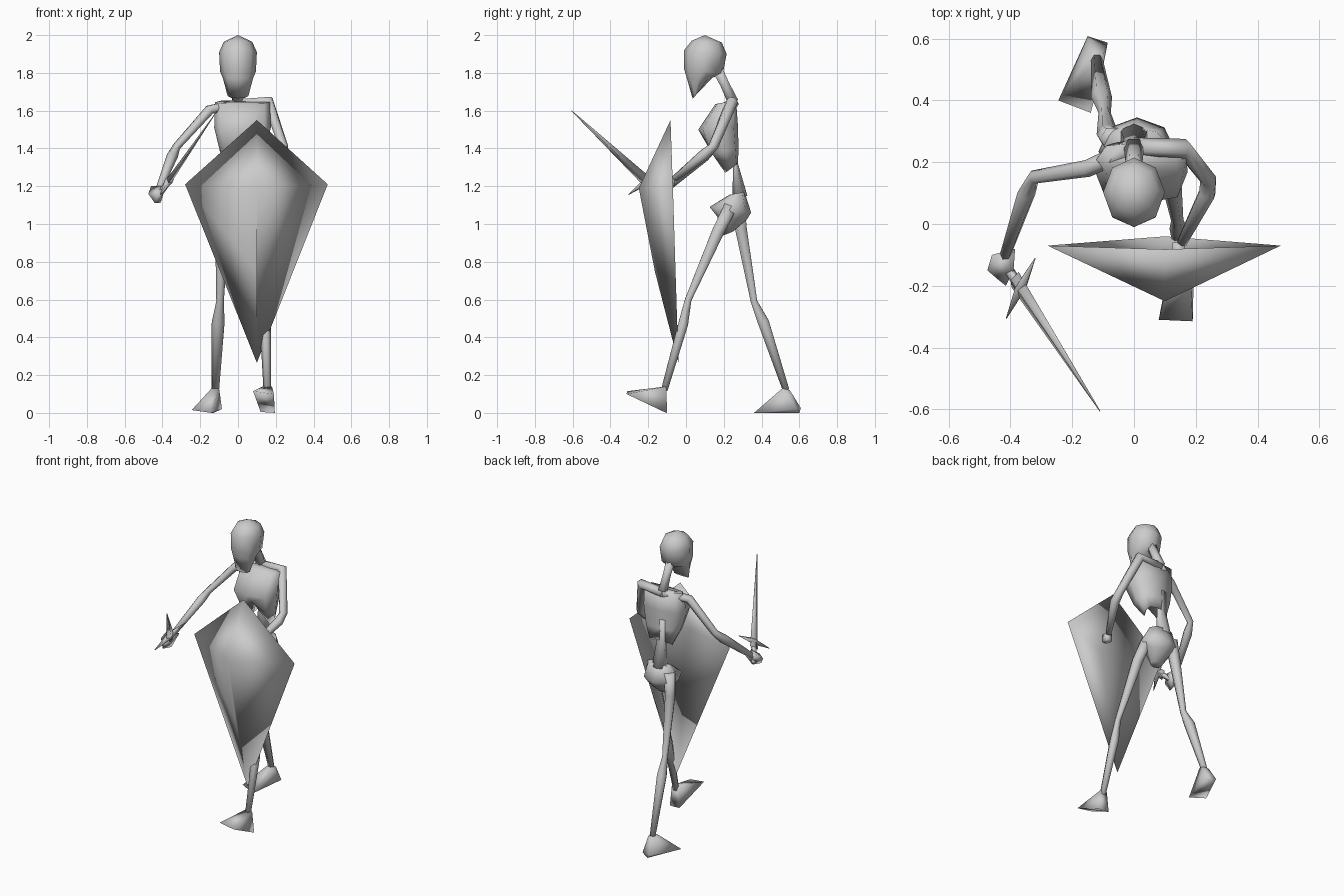
import bpy, bmesh, math
from mathutils import Vector as V


def finish(name, bm):
    """Turn a bmesh into a fully smooth-shaded object."""
    bmesh.ops.remove_doubles(bm, verts=bm.verts, dist=0.0005)
    bmesh.ops.recalc_face_normals(bm, faces=bm.faces)
    for f in bm.faces:
        f.smooth = True
    me = bpy.data.meshes.new(name)
    bm.to_mesh(me)
    bm.free()
    ob = bpy.data.objects.new(name, me)
    bpy.context.collection.objects.link(ob)
    return ob


def skin(name, rings, caps=True):
    """Bridge a list of equal-length point rings and cap both ends."""
    bm = bmesh.new()
    vs = [[bm.verts.new(p) for p in r] for r in rings]
    n = len(vs[0])
    for a, b in zip(vs, vs[1:]):
        for i in range(n):
            j = (i + 1) % n
            bm.faces.new((a[i], a[j], b[j], b[i]))
    if caps:
        bm.faces.new(vs[0])
        bm.faces.new(vs[-1])
    return finish(name, bm)


def body(name, sections, cx=0, n=8, power=1, notches=()):
    """Loft tilted sections: front y, front z, back y, back z, half width.
    A power below 1 squares the sections; notches move single front points."""
    rings = []
    for fy, fz, by, bz, hw in sections:
        c = V((cx, (fy + by) / 2, (fz + bz) / 2))
        h = V((0, (by - fy) / 2, (bz - fz) / 2))
        ring = []
        for i in range(n):
            t = 2 * math.pi * i / n
            x, y = [math.copysign(abs(k) ** power, k) for k in (math.sin(t), math.cos(t))]
            ring.append(c + h * y + V((hw * x, 0, 0)))
        rings.append(ring)
    for row, move in notches:
        rings[row][n // 2] += V(move)
    return skin(name, rings)


def limb(name, path, n=6, ref=(1, 0, 0), flat=1.0):
    """Tapered tube through (x, y, z, radius) points; ref sets the wide axis."""
    pts = [V(p[:3]) for p in path]
    tans = [(pts[min(i + 1, len(pts) - 1)] - pts[max(i - 1, 0)]).normalized()
            for i in range(len(pts))]
    u, rings = V(ref), []
    for p, t, q in zip(pts, tans, path):
        u = (u - t * u.dot(t)).normalized()
        w = t.cross(u)
        rings.append([p + q[3] * (u * math.cos(a) + w * flat * math.sin(a))
                      for a in (2 * math.pi * i / n for i in range(n))])
    return skin(name, rings)


def hull(name, pts):
    bm = bmesh.new()
    for p in pts:
        bm.verts.new(p)
    bmesh.ops.convex_hull(bm, input=bm.verts)
    return finish(name, bm)


# head and neck
body("head", [(.035, 1.665, .06, 1.69, .055), (.005, 1.77, .14, 1.775, .08),
              (-.01, 1.82, .195, 1.795, .095), (-.01, 1.92, .215, 1.9, .1),
              (.03, 1.97, .19, 1.96, .075), (.1, 2, .1, 2, 0)])
limb("neck", [(0, .165, 1.82, .032), (0, .205, 1.74, .028), (0, .25, 1.645, .033)])
# ribcage with an arched front and a hollow underside, then spine and pelvis
body("ribcage", [(.155, 1.635, .265, 1.655, .145), (.065, 1.5, .275, 1.52, .15),
                 (.12, 1.37, .278, 1.4, .12), (.2, 1.265, .275, 1.32, .085),
                 (.2, 1.48, .2, 1.48, 0)],
     cx=.024, power=.7, notches=[(2, (0, -.02, .08)), (3, (0, -.07, .16))])
body("spine", [(.25, 1.46, .275, 1.46, .035), (.25, 1.32, .275, 1.32, .035),
               (.245, 1.13, .325, 1.15, .05)], n=6)
body("pelvis", [(.23, 1.155, .31, 1.17, .09), (.125, 1.09, .345, 1.06, .125),
                (.165, 1.04, .32, 1.02, .09), (.2, .94, .25, .96, .04)], cx=.01)

# arms from the base of the neck to the wrists
limb("sword_arm", [(0, .25, 1.635, .03), (-.15, .18, 1.605, .028), (-.325, .152, 1.41, .022),
                   (-.348, .1, 1.36, .03), (-.42, -.11, 1.18, .018)], ref=(0, 1, 0))
limb("shield_arm", [(0, .25, 1.635, .03), (.16, .245, 1.65, .032), (.24, .145, 1.41, .027),
                    (.237, .1, 1.37, .03), (.155, -.06, 1.24, .018)], ref=(0, 1, 0))
hull("sword_hand", [(-.475, -.15, 1.16), (-.46, -.1, 1.2), (-.385, -.08, 1.19), (-.39, -.15, 1.2),
                    (-.415, -.2, 1.16), (-.44, -.18, 1.11), (-.41, -.13, 1.11)])
hull("shield_hand", [(x, y, z) for x in (.125, .165) for y in (-.11, -.06) for z in (1.2, 1.25)])

# legs in a long stride
limb("front_leg", [(.09, .235, 1.09, .04), (.115, .17, .96, .037), (.14, .012, .6, .02),
                   (.145, -.015, .47, .03), (.155, -.115, .12, .02)])
limb("rear_leg", [(-.07, .275, 1.12, .04), (-.085, .29, .98, .036), (-.095, .36, .59, .02),
                  (-.105, .41, .48, .034), (-.12, .53, .12, .02)])
hull("front_foot", [(.08, -.31, .115), (.19, -.315, .1), (.12, -.1, .005), (.195, -.105, 0),
                    (.13, -.105, .14), (.18, -.105, .14), (.13, -.14, .13), (.18, -.14, .13)])
hull("rear_foot", [(-.245, .4, .015), (-.14, .36, 0), (-.15, .608, .025), (-.085, .587, .02),
                   (-.14, .51, .13), (-.1, .51, .13), (-.14, .55, .12), (-.1, .55, .12),
                   (-.13, .6, 0)])

# sword: blade, guard and grip
limb("sword_blade", [(-.385, -.18, 1.2, .033), (-.11, -.606, 1.6, .002)],
     n=4, ref=(.093, .195, .145), flat=.5)
limb("sword_guard", [(-.413, -.305, 1.155, .002), (-.367, -.207, 1.228, .022),
                     (-.32, -.11, 1.29, .002)], n=4, ref=(.285, -.44, .41))
limb("sword_grip", [(-.367, -.207, 1.226, .018), (-.43, -.11, 1.135, .016)], n=4)

# kite shield: front boss, lower ridge point, outer rim and hollow back
boss = (.1, -.25, 1.19)
skin("shield", [[boss] * 4,
                [boss, boss, (.1, -.165, .75), boss],
                [(.1, -.082, 1.55), (.475, -.07, 1.21), (.1, -.04, .265), (-.28, -.07, 1.21)],
                [(.1, -.19, 1.19)] * 4], caps=False)
